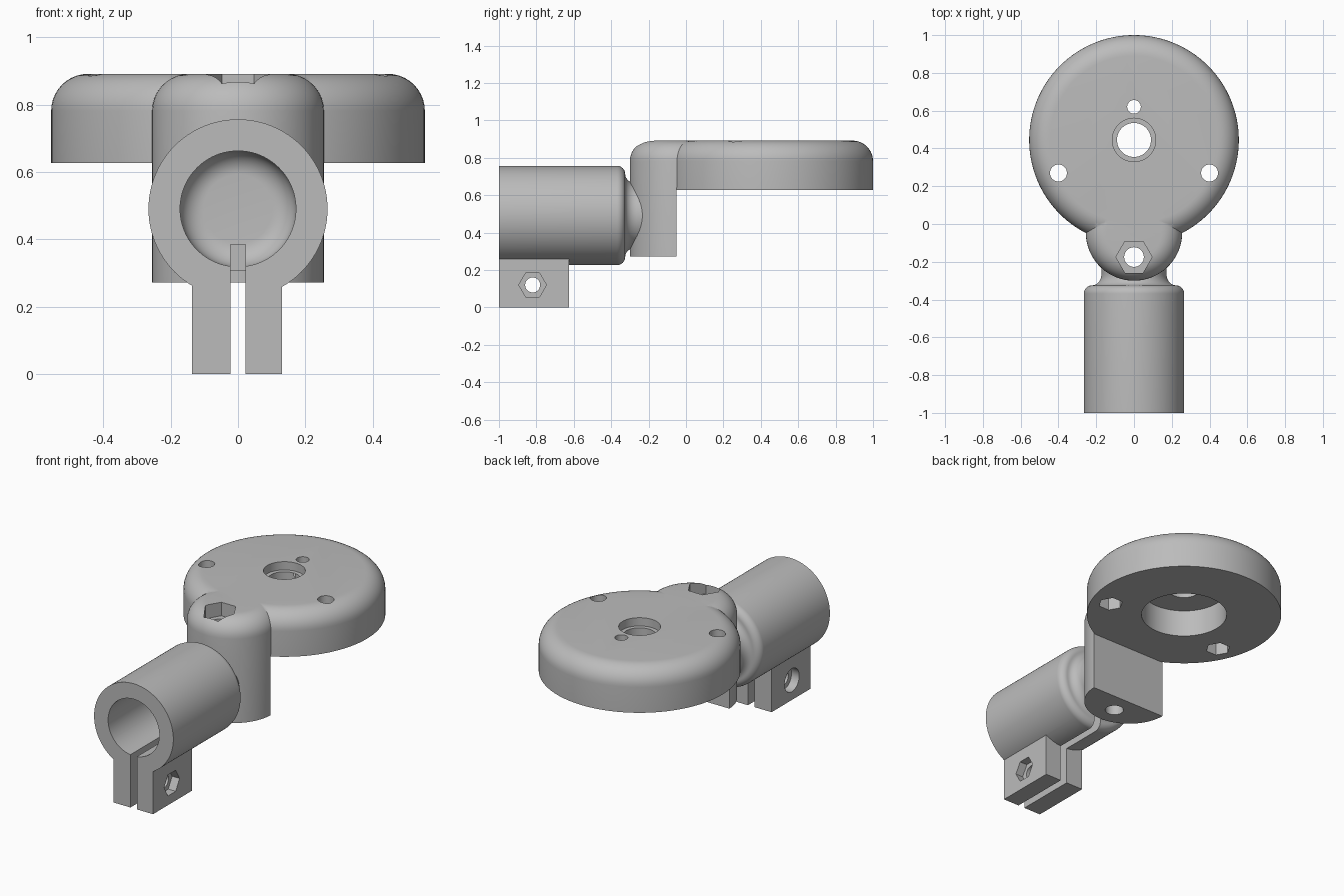
import bpy, math
from mathutils import Matrix

old = bpy.data.objects.get("Cube")
if old:
    bpy.data.objects.remove(old)

grey = bpy.data.materials.new("plain_grey")
grey.use_nodes = True
COLOUR = (0.5, 0.5, 0.5, 1)
grey.diffuse_color = COLOUR
grey.node_tree.nodes["Principled BSDF"].inputs["Base Color"].default_value = COLOUR

ALONG_Z = Matrix.Identity(4)
ALONG_Y = Matrix.Rotation(-math.pi / 2, 4, 'X')
ALONG_X = Matrix.Rotation(math.pi / 2, 4, 'Y')


def make(name, verts, faces, matrix):
    mesh = bpy.data.meshes.new(name)
    mesh.from_pydata(verts, [], faces)
    mesh.transform(matrix)
    mesh.materials.append(grey)
    ob = bpy.data.objects.new(name, mesh)
    bpy.context.collection.objects.link(ob)
    return ob


def lathe(name, profile, centre, axis=ALONG_Z, sides=96):
    """Closed solid of revolution from (radius, height) rings, low to high."""
    verts = [(r * math.cos(i * math.tau / sides), r * math.sin(i * math.tau / sides), h)
             for r, h in profile for i in range(sides)]
    faces = [tuple(reversed(range(sides))),
             tuple(range(len(verts) - sides, len(verts)))]
    for k in range(0, len(verts) - sides, sides):
        for i in range(sides):
            j = (i + 1) % sides
            faces.append((k + i, k + j, k + j + sides, k + i + sides))
    return make(name, verts, faces, Matrix.Translation(centre) @ axis)


def rod(name, r, low, high, centre, axis=ALONG_Z, sides=48):
    return lathe(name, [(r, low), (r, high)], centre, axis, sides)


def box(name, x, y, z):
    verts = [(a, b, c) for a in x for b in y for c in z]
    faces = [(0, 1, 3, 2), (4, 6, 7, 5), (0, 4, 5, 1), (2, 3, 7, 6), (0, 2, 6, 4), (1, 5, 7, 3)]
    return make(name, verts, faces, ALONG_Z)


def fillet(r, top, size, steps=10):
    """Quarter-round from the wall at radius r up to the flat end."""
    return [(r - size + size * math.cos(a), top - size + size * math.sin(a))
            for a in (math.pi / 2 * i / steps for i in range(steps + 1))]


def combine(target, other, operation):
    mod = target.modifiers.new(operation, 'BOOLEAN')
    mod.operation, mod.object, mod.solver = operation, other, 'EXACT'
    bpy.context.view_layer.objects.active = target
    bpy.ops.object.modifier_apply(modifier=mod.name)
    bpy.data.objects.remove(other)


TOP, UNDER = 0.892, 0.627
PLATE = (0, 0.445, 0)
POST = (0, -0.045, 0)
BOLT = (0, -0.175, 0)
TUBE = (0, 0, 0.491)
CLAMP = (0, -0.82, 0.12)

# Round plate with a softened upper rim
body = lathe("mount_bracket", [(0.555, UNDER)] + fillet(0.555, TOP, 0.11), PLATE, sides=128)

# Half-round post, flat at the back below the plate
post = lathe("post", [(0.255, 0.272)] + fillet(0.255, TOP, 0.11), POST)
combine(post, box("post_back", (-0.5, 0.5), (-0.052, 0.5), (0, 0.64)), 'DIFFERENCE')
combine(body, post, 'UNION')

# Tube with a rounded shoulder and a concave neck running into the post
neck = [(0.172 + 0.05 * (1 - math.sin(a)), -0.265 - 0.06 * math.cos(a))
        for a in (math.pi / 2 * i / 8 for i in range(9))]
tube = lathe("tube", [(0.266, -1)] + fillet(0.266, -0.325, 0.044) + neck[1:] + [(0.172, -0.2)],
             TUBE, ALONG_Y)
combine(tube, box("clamp_lugs", (-0.137, 0.13), (-1, -0.625), (0, 0.4)), 'UNION')
combine(tube, lathe("bore", [(0.172, -1.1)] + fillet(0.172, -0.33, 0.07), TUBE, ALONG_Y),
        'DIFFERENCE')
combine(tube, box("slit", (-0.022, 0.022), (-1.1, -0.305), (-0.1, 0.385)), 'DIFFERENCE')

# Clamp bolt hole, with a nut pocket on one side and a round head recess on the other
combine(tube, rod("clamp_hole", 0.04, -0.3, 0.3, CLAMP, ALONG_X), 'DIFFERENCE')
combine(tube, rod("clamp_nut", 0.074, 0.08, 0.3, CLAMP, ALONG_X @ Matrix.Rotation(math.pi / 2, 4, 'Z'),
                  6), 'DIFFERENCE')
combine(tube, rod("clamp_head", 0.07, -0.3, -0.085, CLAMP, ALONG_X), 'DIFFERENCE')
combine(body, tube, 'UNION')

# Post bolt hole and its hexagonal pocket
combine(body, rod("post_hole", 0.052, 0.2, 1, BOLT), 'DIFFERENCE')
combine(body, rod("post_nut", 0.096, 0.81, 1, BOLT, sides=6), 'DIFFERENCE')

# Stepped centre opening of the plate
for radius, low, high in ((0.09, 0.5, 1), (0.115, 0.842, 1), (0.243, 0.5, 0.792)):
    combine(body, rod("centre_opening", radius, low, high, PLATE, sides=64), 'DIFFERENCE')
combine(body, rod("pin_hole", 0.036, 0.7, 1, (0, 0.62, 0)), 'DIFFERENCE')

# Plate screw holes with nut pockets underneath
for side in (-1, 1):
    spot = (side * 0.4, 0.27, 0)
    combine(body, rod("screw_hole", 0.045, 0.5, 1, spot), 'DIFFERENCE')
    combine(body, rod("screw_nut", 0.07, 0.5, 0.75, spot, sides=6), 'DIFFERENCE')

bpy.ops.object.select_all(action='DESELECT')
body.select_set(True)
bpy.context.view_layer.objects.active = body
bpy.ops.object.shade_smooth_by_angle(angle=math.radians(30))
